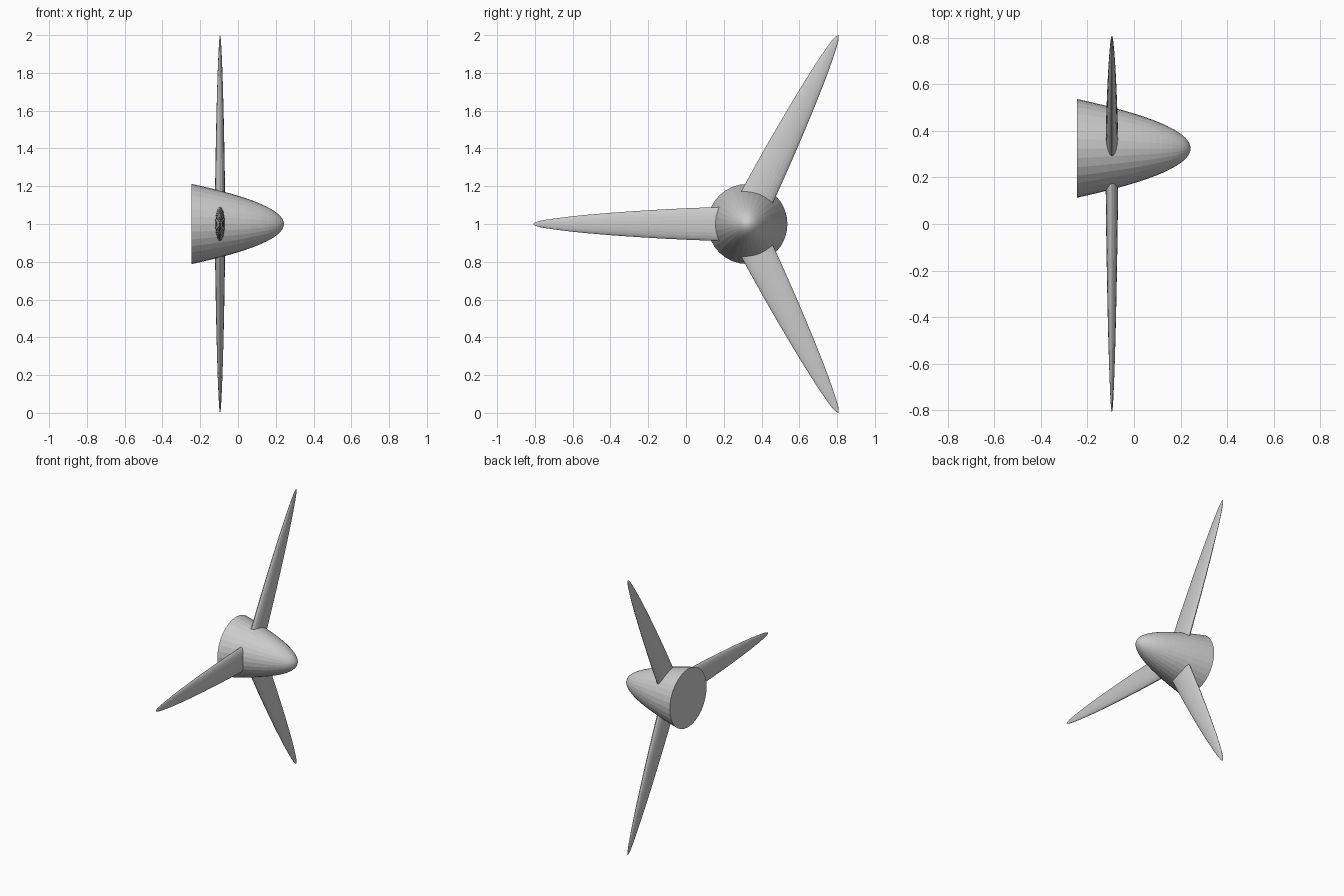
import bpy, bmesh
from math import sin, cos, pi, sqrt
from mathutils import Vector

if "Cube" in bpy.data.objects:
    bpy.data.objects.remove(bpy.data.objects["Cube"])

HUB_Y, HUB_Z = 0.325, 1.0
BLADE_X = -0.095


def loft(name, rings, tip):
    """Skin closed rings, cap the first one and close the last on a tip point."""
    bm = bmesh.new()
    loops = [[bm.verts.new(p) for p in ring] for ring in rings]
    n = len(loops[0])
    bm.faces.new(loops[0])
    for a, b in zip(loops, loops[1:]):
        for i in range(n):
            j = (i + 1) % n
            bm.faces.new((a[i], a[j], b[j], b[i]))
    end = bm.verts.new(tip)
    for i in range(n):
        bm.faces.new((loops[-1][i], loops[-1][(i + 1) % n], end))
    bmesh.ops.recalc_face_normals(bm, faces=bm.faces)
    mesh = bpy.data.meshes.new(name)
    bm.to_mesh(mesh)
    bm.free()
    obj = bpy.data.objects.new(name, mesh)
    bpy.context.collection.objects.link(obj)
    return obj


# Spinner: paraboloid nose with a flat back
SIDES, STEPS = 32, 20
rings = []
for k in range(STEPS):
    r = 0.212 * (1 - k / STEPS)
    x = 0.243 - 0.488 * (r / 0.212) ** 2
    rings.append([Vector((x, HUB_Y + r * cos(2 * pi * i / SIDES),
                          HUB_Z + r * sin(2 * pi * i / SIDES))) for i in range(SIDES)])
loft("spinner", rings, Vector((0.243, HUB_Y, HUB_Z)))

# Blade outline: (distance from tip, half width)
OUTLINE = [(1.03, 0.091), (0.85, 0.085), (0.7, 0.078), (0.55, 0.069), (0.42, 0.060),
           (0.3, 0.050), (0.2, 0.040), (0.12, 0.030), (0.06, 0.021), (0.03, 0.015),
           (0.01, 0.008)]


def blade(name, tip_yz, root_yz):
    """Flattened elliptical blade running from the hub out to its tip."""
    tip = Vector((BLADE_X, *tip_yz))
    along = (tip - Vector((BLADE_X, *root_yz))).normalized()
    across = along.cross(Vector((1, 0, 0)))
    rings = []
    for s, w in OUTLINE:
        c = tip - along * s
        rings.append([c + across * w * cos(2 * pi * i / 24)
                      + Vector((0.3 * w * sin(2 * pi * i / 24), 0, 0)) for i in range(24)])
    loft(name, rings, tip)


# Three blades
blade("side_blade", (-0.81, 1.0), (HUB_Y, 1.0))
blade("upper_blade", (0.806, 2.0), (0.305, 1.0))
blade("lower_blade", (0.806, 0.0), (0.305, 1.0))
